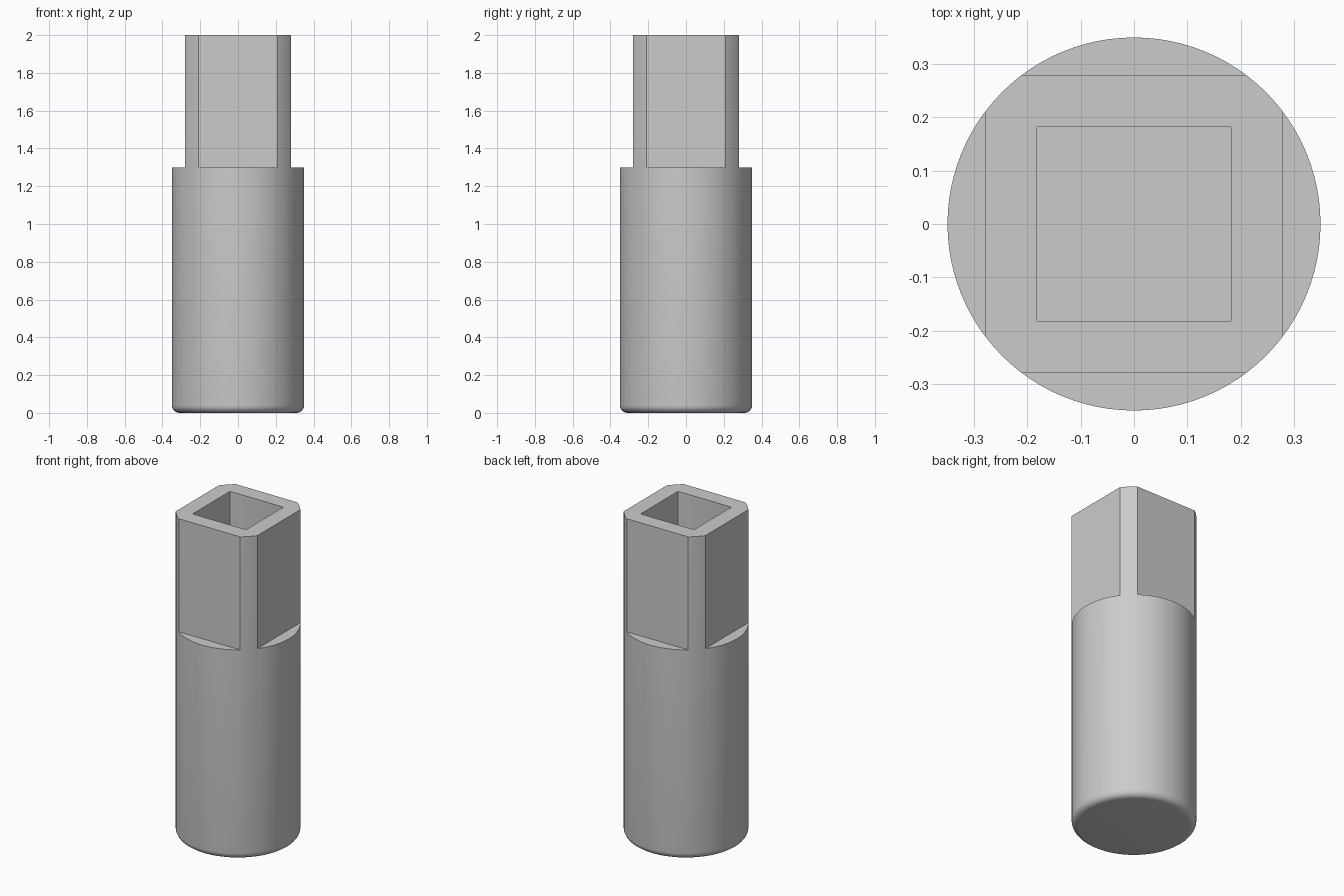
import bpy, bmesh, math
from mathutils import Matrix, Vector

cube = bpy.data.objects.get("Cube")
if cube:
    bpy.data.objects.remove(cube)

RADIUS, HEIGHT, SHOULDER = 0.35, 2.0, 1.3
FLAT, SOCKET, SOCKET_DEPTH, FILLET = 0.28, 0.183, 0.7, 0.04

metal = bpy.data.materials.new("grey metal")
metal.use_nodes = True
grey = (0.6, 0.6, 0.6, 1)
metal.diffuse_color = grey
metal.node_tree.nodes["Principled BSDF"].inputs["Base Color"].default_value = grey


def add_object(name, bm):
    bmesh.ops.recalc_face_normals(bm, faces=bm.faces)
    mesh = bpy.data.meshes.new(name)
    bm.to_mesh(mesh)
    bm.free()
    mesh.materials.append(metal)
    obj = bpy.data.objects.new(name, mesh)
    bpy.context.collection.objects.link(obj)
    return obj


def add_box(name, centre, size, corner=0):
    bm = bmesh.new()
    matrix = Matrix.Translation(centre) @ Matrix.Diagonal((*size, 1))
    bmesh.ops.create_cube(bm, size=1, matrix=matrix)
    if corner:
        upright = [e for e in bm.edges
                   if abs(e.verts[0].co.z - e.verts[1].co.z) > 0.1]
        bmesh.ops.bevel(bm, geom=upright, offset=corner, segments=2,
                        profile=0.5, affect='EDGES')
    return add_object(name, bm)


# Round shank with a filleted lower rim
bm = bmesh.new()
bmesh.ops.create_cone(bm, cap_ends=True, segments=96, radius1=RADIUS,
                      radius2=RADIUS, depth=HEIGHT,
                      matrix=Matrix.Translation((0, 0, HEIGHT / 2)))
rim = [e for e in bm.edges if all(v.co.z < 0.01 for v in e.verts)]
bmesh.ops.bevel(bm, geom=rim, offset=FILLET, segments=6, profile=0.5,
                affect='EDGES')
body = add_object("socket_shank", bm)

# Four flats above the shoulder
cutters = []
top = HEIGHT - SHOULDER + 0.1
for i in range(4):
    angle = i * math.pi / 2
    out = Vector((round(math.cos(angle)), round(math.sin(angle)), 0))
    size = (0.2, 1, top) if out.x else (1, 0.2, top)
    cutters.append(add_box("flat_cutter", out * (FLAT + 0.1)
                           + Vector((0, 0, SHOULDER + top / 2)), size))

# Square socket opening in the top
depth = SOCKET_DEPTH + 0.1
cutters.append(add_box("socket_cutter",
                       (0, 0, HEIGHT - SOCKET_DEPTH + depth / 2),
                       (2 * SOCKET, 2 * SOCKET, depth), 0.004))

bpy.ops.object.select_all(action='DESELECT')
bpy.context.view_layer.objects.active = body
body.select_set(True)
for cutter in cutters:
    cutter.hide_render = True
    cut = body.modifiers.new("cut", 'BOOLEAN')
    cut.operation = 'DIFFERENCE'
    cut.solver = 'EXACT'
    cut.object = cutter
    bpy.ops.object.modifier_apply(modifier=cut.name)
    bpy.data.objects.remove(cutter)

bpy.ops.object.shade_smooth_by_angle(angle=math.radians(30))
